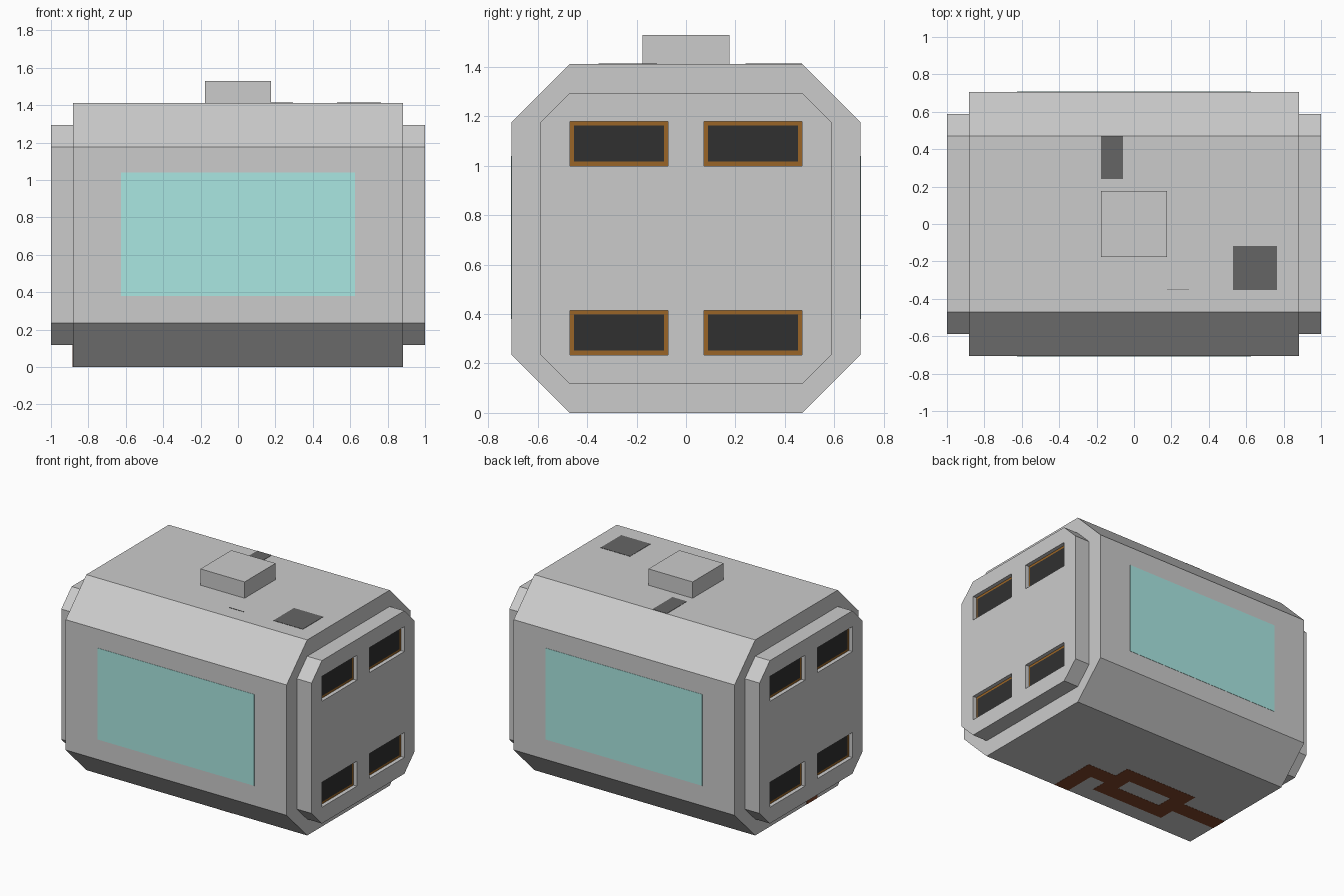
import bpy, bmesh

if "Cube" in bpy.data.objects:
    bpy.data.objects.remove(bpy.data.objects["Cube"])

U = 2 / 17  # basic module of the design


def material(name, rgb):
    m = bpy.data.materials.new(name)
    m.diffuse_color = (*rgb, 1)
    m.use_nodes = True
    m.node_tree.nodes["Principled BSDF"].inputs["Base Color"].default_value = m.diffuse_color
    return m


CYAN = material("cyan_glass", (0.40, 0.80, 0.76))
DARK = material("dark_inset", (0.03, 0.03, 0.03))
BROWN = material("brown_trim", (0.32, 0.13, 0.02))
RUST = material("rust_trace", (0.22, 0.06, 0.025))
SHADE = material("dark_grey", (0.13, 0.13, 0.13))


def finish(name, bm, mat=None):
    bmesh.ops.recalc_face_normals(bm, faces=bm.faces)
    me = bpy.data.meshes.new(name)
    bm.to_mesh(me)
    bm.free()
    ob = bpy.data.objects.new(name, me)
    bpy.context.collection.objects.link(ob)
    if mat:
        me.materials.append(mat)
    return ob


def box(name, x, y, z, mat=None):
    """Box from (min, max) ranges."""
    bm = bmesh.new()
    bmesh.ops.create_cube(bm, size=1)
    for v in bm.verts:
        v.co = [r[1] if c > 0 else r[0] for c, r in zip(v.co, (x, y, z))]
    return finish(name, bm, mat)


def octagon_prism(name, x0, x1, half, chamfer):
    """Chamfered square in the yz plane, extruded along x."""
    a, b, mid = half, half - chamfer, 6 * U
    pts = [(-b, -a), (b, -a), (a, -b), (a, b), (b, a), (-b, a), (-a, b), (-a, -b)]
    bm = bmesh.new()
    f = bm.faces.new([bm.verts.new((x0, y, mid + z)) for y, z in pts])
    ext = bmesh.ops.extrude_face_region(bm, geom=[f])["geom"]
    bmesh.ops.translate(bm, vec=(x1 - x0, 0, 0),
                        verts=[g for g in ext if isinstance(g, bmesh.types.BMVert)])
    return finish(name, bm)


# main hull and top hatch
octagon_prism("hull", -7.5 * U, 7.5 * U, 6 * U, 2 * U)
box("top_hatch", (-1.5 * U, 1.5 * U), (-1.5 * U, 1.5 * U), (12 * U, 13 * U))

# end caps with four recessed ports each
DEPTH, RIM = 0.03, 0.017
for s, side in ((1, "right"), (-1, "left")):
    def xr(a, b):
        return sorted((s * a, s * b))
    cap = octagon_prism(f"{side}_end_cap", s * 7.5 * U, s, 5 * U, U)
    cutters = []
    for y0, y1 in ((-0.47, -0.072), (0.072, 0.47)):
        for z0, z1 in ((0.235, 0.415), (1.0, 1.18)):
            cutter = box("port_cutter", xr(1 - DEPTH, 1.05), (y0, y1), (z0, z1))
            cutter.hide_render = True
            cutters.append(cutter)
            mod = cap.modifiers.new("port", "BOOLEAN")
            mod.operation, mod.solver, mod.object = "DIFFERENCE", "EXACT", cutter
            # brown frame and dark opening on the recess floor
            d = 1 - DEPTH
            box(f"{side}_port_frame", xr(d - .002, d + .002), (y0, y1), (z0, z1), BROWN)
            box(f"{side}_port_opening", xr(d, d + .004),
                (y0 + RIM, y1 - RIM), (z0 + RIM, z1 - RIM), DARK)
    bpy.context.view_layer.objects.active = cap
    for mod in list(cap.modifiers):
        bpy.ops.object.modifier_apply(modifier=mod.name)
    for cutter in cutters:
        bpy.data.objects.remove(cutter)

# front and back windows
for s, side in ((-1, "front"), (1, "back")):
    face = s * 6 * U
    box(f"{side}_window", (-0.625, 0.625), (face - .002, face + .002), (0.38, 1.04), CYAN)

# dark patches and fine seams on the roof
for x, y in (((-0.176, -0.06), (0.24, 0.47)), ((0.53, 0.765), (-0.353, -0.118)),
             ((0.176, 0.294), (-0.354, -0.35))):
    box("roof_patch", x, y, (12 * U - .002, 12 * U + .002), SHADE)

# rust-coloured trace on the underside: ring, two arms and a turn to the front edge
trace = [
    ((-4.5, .5), (-1, 0)), ((-4.5, .5), (-3, -2)),
    ((-4.5, -3.5), (-2, -1)), ((-.5, .5), (-2, -1)),
    ((.5, 2.5), (-2, -1)), ((1.5, 2.5), (-4, -2)),
    ((-7.5, -4.5), (-2, -1)),
]
for x, y in trace:
    box("underside_trace", [c * U for c in x], [c * U for c in y], (0, 0.002), RUST).location.z = -0.001
# the trace climbs the left end of the hull
box("left_end_trace", (-7.5 * U - .002, -7.5 * U + .002), (-2 * U, -U), (0, U), RUST)
